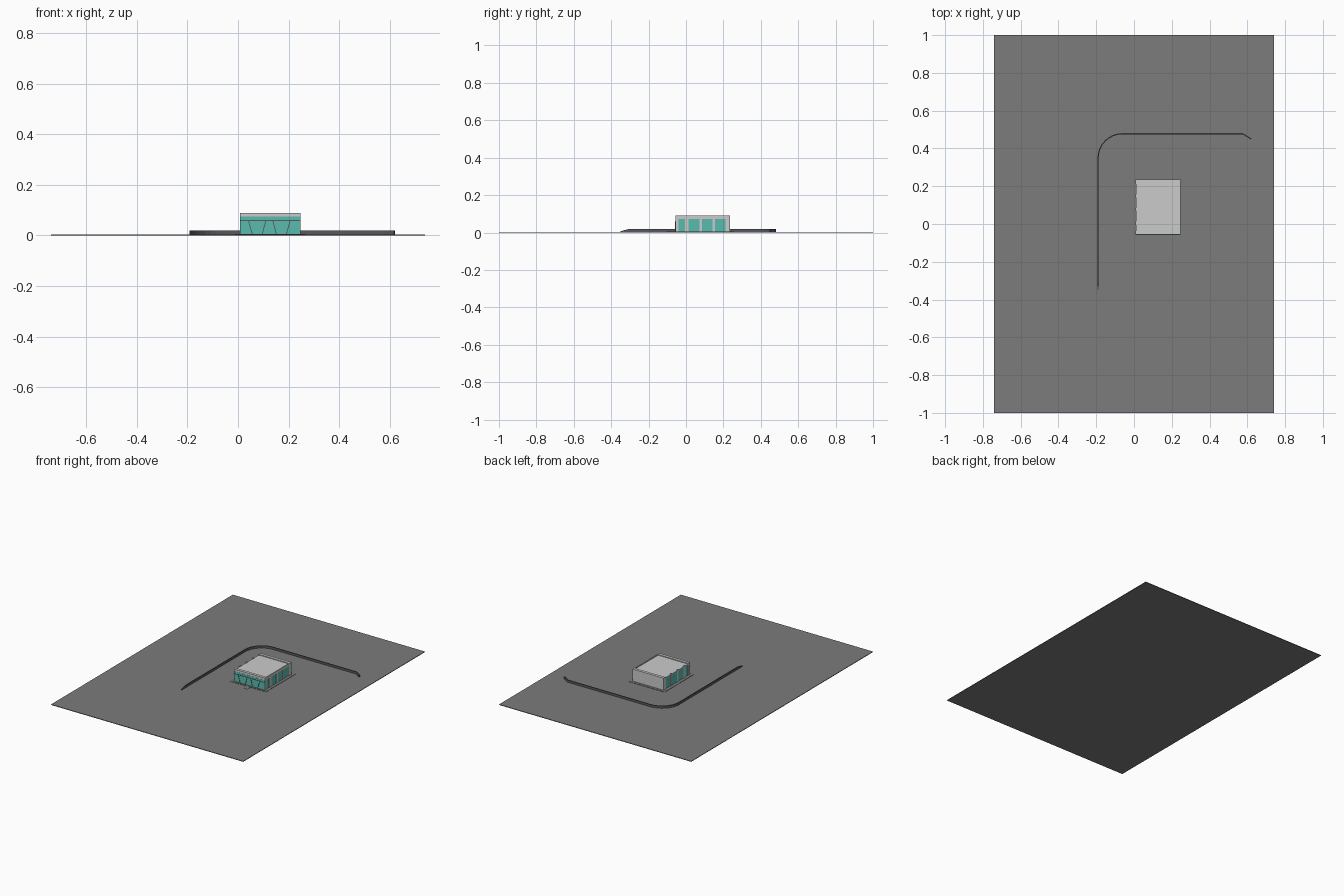
import bpy, bmesh, math
from mathutils import Vector

if "Cube" in bpy.data.objects:
    bpy.data.objects.remove(bpy.data.objects["Cube"])


def material(name, rgb):
    m = bpy.data.materials.new(name)
    m.diffuse_color = (*rgb, 1)
    m.use_nodes = True
    m.node_tree.nodes["Principled BSDF"].inputs["Base Color"].default_value = m.diffuse_color
    return m


TEAL = material("teal_glass", (0.10, 0.50, 0.42))
DARK = material("dark_grey", (0.10, 0.10, 0.11))
ASPHALT = material("asphalt", (0.20, 0.20, 0.20))


def finish(name, bm, mat=None):
    bmesh.ops.recalc_face_normals(bm, faces=bm.faces[:])
    me = bpy.data.meshes.new(name)
    bm.to_mesh(me)
    bm.free()
    ob = bpy.data.objects.new(name, me)
    bpy.context.collection.objects.link(ob)
    if mat:
        me.materials.append(mat)
    return ob


def box(name, x, y, z, mat=None):
    bm = bmesh.new()
    bmesh.ops.create_cube(bm, size=1)
    for v in bm.verts:
        v.co = [r[0] + (c + 0.5) * (r[1] - r[0]) for c, r in zip(v.co, (x, y, z))]
    return finish(name, bm, mat)


def front_bar(name, a, b, w, y0, y1, mat):
    # slanted bar in the front plane, from (x, z) a to b
    bm = bmesh.new()
    rows = [[bm.verts.new((px + s, y, pz)) for px, pz, s in
             ((*a, -w), (*a, w), (*b, w), (*b, -w))] for y in (y0, y1)]
    bm.faces.new(rows[0])
    bm.faces.new(rows[1])
    for i in range(4):
        j = (i + 1) % 4
        bm.faces.new((rows[0][i], rows[0][j], rows[1][j], rows[1][i]))
    return finish(name, bm, mat)


X0, X1, Y0, Y1 = 0.008, 0.247, -0.056, 0.235
G, BASE, HEAD, TOP = 0.004, 0.006, 0.073, 0.09

# ground and paving
box("ground", (-0.74, 0.74), (-1, 1), (0, G), ASPHALT)
box("foundation", (X0 - 0.02, X1 + 0.018), (Y0 - 0.014, Y1 + 0.018), (0.001, BASE), ASPHALT)
box("entrance_step", (0.115, 0.145), (-0.105, -0.07), (0.001, 0.0055), ASPHALT)

# perimeter wall: path of x, y and top height
path = [(-0.19, -0.35, 0.007), (-0.19, -0.30, 0.02), (-0.19, 0.35, 0.02)]
for i in range(1, 9):
    t = math.pi - i * math.pi / 16
    path.append((-0.06 + 0.13 * math.cos(t), 0.35 + 0.128 * math.sin(t), 0.02))
path += [(0.575, 0.478, 0.02), (0.62, 0.45, 0.02)]
pts = [Vector(p[:2]) for p in path]
bm = bmesh.new()
rings = []
for i, p in enumerate(pts):
    d = (pts[min(i + 1, len(pts) - 1)] - pts[max(i - 1, 0)]).normalized()
    n = Vector((-d.y, d.x)) * 0.003
    a, b, h = p - n, p + n, path[i][2]
    rings.append([bm.verts.new(c) for c in
                  ((a.x, a.y, 0.002), (b.x, b.y, 0.002), (b.x, b.y, h), (a.x, a.y, h))])
for r, s in zip(rings, rings[1:]):
    for k in range(4):
        m = (k + 1) % 4
        bm.faces.new((r[k], r[m], s[m], s[k]))
bm.faces.new(rings[0])
bm.faces.new(rings[-1])
finish("perimeter_wall", bm, DARK)

# roof, parapets and back wall
box("roof", (X0 + 0.002, X1 - 0.002), (Y0 + 0.018, Y1 - 0.018), (0.078, 0.084))
box("front_parapet", (X0, X1), (Y0, Y0 + 0.02), (0.075, TOP))
box("back_parapet", (X0, X1), (Y1 - 0.02, Y1), (0.078, TOP))
box("back_wall", (X0, X1), (Y1 - 0.006, Y1), (BASE, TOP))

# side walls: posts between four windows
posts = [(Y0, -0.040), (-0.005, 0.014), (0.071, 0.086), (0.141, 0.156), (0.211, Y1)]
for side, xa, xb, gx in (("right", X1 - 0.006, X1, X1 - 0.004),
                         ("left", X0, X0 + 0.006, X0 + 0.003)):
    for i, p in enumerate(posts):
        box(f"{side}_post_{i}", (xa, xb), p, (BASE, TOP))
    for i, (p, q) in enumerate(zip(posts, posts[1:])):
        top = HEAD if side == "right" else 0.079
        box(f"{side}_window_{i}", (gx, gx + 0.001), (p[1], q[0]), (BASE, top), TEAL)
        if side == "right":
            box(f"right_lintel_{i}", (xa, xb), (p[1], q[0]), (HEAD, TOP))

# front glazing with splayed mullions
box("front_glass", (X0 + 0.0005, X1 - 0.0005), (Y0 - 0.001, Y0 + 0.001), (BASE, 0.075), TEAL)
box("front_transom", (X0, X1), (Y0 - 0.003, Y0), (0.058, 0.061), DARK)
for i, (xt, xb) in enumerate(((0.042, 0.056), (0.110, 0.096), (0.138, 0.152), (0.206, 0.192))):
    front_bar(f"front_mullion_{i}", (xb, BASE), (xt, 0.058), 0.0018, Y0 - 0.003, Y0, DARK)
